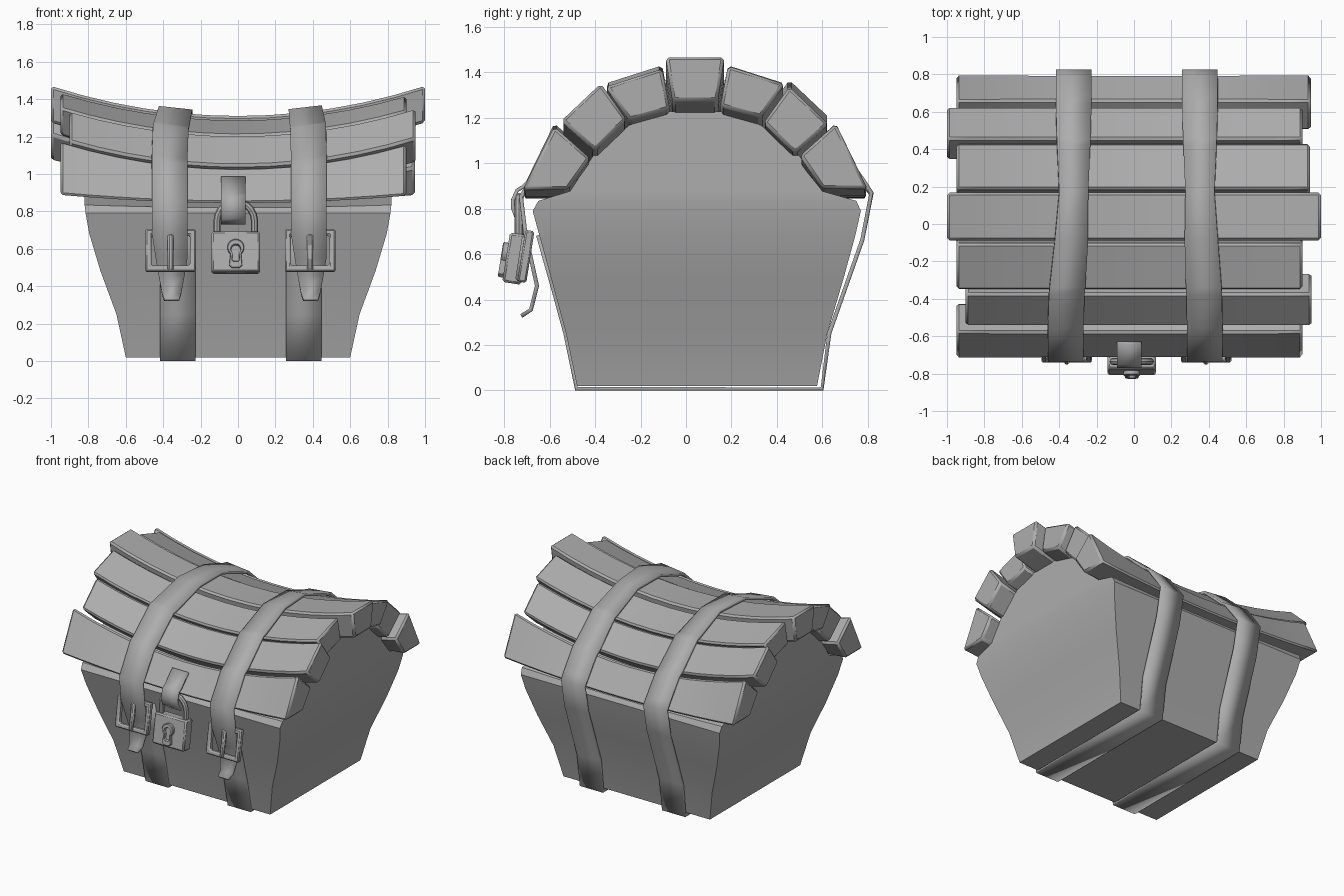
import bpy, bmesh, math
from mathutils import Matrix, Vector

if "Cube" in bpy.data.objects:
    bpy.data.objects.remove(bpy.data.objects["Cube"])

grey = bpy.data.materials.new("weathered_grey")
grey.diffuse_color = (0.42, 0.42, 0.42, 1)
grey.use_nodes = True
grey.node_tree.nodes["Principled BSDF"].inputs["Base Color"].default_value = grey.diffuse_color


def bend(x, z):
    """Sagging lid: ends rise, only above the rim."""
    f = min(1, max(0, (z - 0.80) / 0.15))
    return z + 0.16 * x * x * f


def finish(name, bm, bevel=0, solid=0, segs=1):
    bmesh.ops.recalc_face_normals(bm, faces=bm.faces) if not solid else None
    me = bpy.data.meshes.new(name)
    bm.to_mesh(me)
    bm.free()
    me.materials.append(grey)
    ob = bpy.data.objects.new(name, me)
    bpy.context.collection.objects.link(ob)
    if solid:
        m = ob.modifiers.new("thickness", 'SOLIDIFY')
        m.thickness = solid
        m.offset = -1
    if bevel:
        m = ob.modifiers.new("bevel", 'BEVEL')
        m.width = bevel
        m.segments = segs
        m.limit_method = 'ANGLE'
        m.angle_limit = math.radians(40)
    bpy.ops.object.select_all(action='DESELECT')
    ob.select_set(True)
    bpy.context.view_layer.objects.active = ob
    bpy.ops.object.shade_smooth_by_angle(angle=math.radians(25))
    return ob


def loft(bm, rings):
    """Bridge closed rings of points and cap both ends."""
    vs = [[bm.verts.new(p) for p in r] for r in rings]
    n = len(vs[0])
    for a, b in zip(vs, vs[1:]):
        for i in range(n):
            bm.faces.new((a[i], a[(i + 1) % n], b[(i + 1) % n], b[i]))
    bm.faces.new(vs[0][::-1])
    bm.faces.new(vs[-1])


def ribbon(name, pts, thick):
    """Flat band through (x centre, y, z, width), outer side given."""
    bm = bmesh.new()
    rows = [[bm.verts.new((x + s * w / 2, y, bend(x + s * w / 2, z)))
             for s in (-1, 1)] for x, y, z, w in pts]
    for a, b in zip(rows, rows[1:]):
        bm.faces.new((a[0], a[1], b[1], b[0]))
    return finish(name, bm, solid=thick)


# chest body with closed lid core: (z, front y, back y, half width)
rows = [(0.02, -0.48, 0.577, 0.60), (0.25, -0.528, 0.622, 0.65),
        (0.48, -0.59, 0.69, 0.735), (0.68, -0.645, 0.745, 0.795),
        (0.79, -0.675, 0.77, 0.815), (0.82, -0.65, 0.75, 0.82),
        (0.845, -0.51, 0.60, 0.82), (0.935, -0.41, 0.50, 0.82),
        (1.06, -0.25, 0.33, 0.82), (1.12, -0.08, 0.16, 0.82)]
T = [i / 5 - 1 for i in range(11)]
bm = bmesh.new()
loft(bm, [[(t * w, y0, bend(t * w, z)) for t in T] +
          [(t * w, y1, bend(t * w, z)) for t in reversed(T)]
          for z, y0, y1, w in rows])
finish("chest_body", bm)

# lid planks: section outer/inner corners, mirrored about the lid axis y = 0.04
half = [[(-0.72, 0.845), (-0.58, 1.035), (-0.42, 0.92), (-0.52, 0.845)],
        [(-0.55, 1.045), (-0.375, 1.21), (-0.26, 1.05), (-0.40, 0.93)],
        [(-0.355, 1.21), (-0.105, 1.29), (-0.07, 1.11), (-0.25, 1.06)]]
top = [(-0.09, 1.31), (0.17, 1.31), (0.14, 1.115), (-0.06, 1.115)]
sections = half + [top] + [[(0.08 - y, z) for y, z in s] for s in half[::-1]]
spans = [(-0.95, 0.90), (-0.90, 0.95), (-0.95, 0.90), (-1, 1),
         (-0.95, 0.94), (-1, 0.90), (-0.95, 0.945)]
for i, (sec, (x0, x1)) in enumerate(zip(sections, spans)):
    bm = bmesh.new()
    xs = [x0 + (x1 - x0) * k / 12 for k in range(13)]
    loft(bm, [[(x, y, bend(x, z)) for y, z in sec] for x in xs])
    finish("lid_plank_%d" % (i + 1), bm, bevel=0.014)

# belts: tongue, over the lid, down the back, under the base, up the front
tongue = [(-0.73, 0.335, 0.08), (-0.69, 0.36, 0.10), (-0.665, 0.46, 0.14),
          (-0.685, 0.55, 0.17)]
path = [(-0.715, 0.68), (-0.735, 0.845), (-0.605, 1.04), (-0.56, 1.07),
        (-0.38, 1.235), (-0.34, 1.245), (-0.09, 1.335), (0.17, 1.335),
        (0.42, 1.245), (0.46, 1.235), (0.64, 1.07), (0.685, 1.04),
        (0.79, 0.905), (0.825, 0.86), (0.785, 0.66), (0.64, 0.25), (0.605, 0.0),
        (-0.488, 0.0), (-0.54, 0.25), (-0.603, 0.48), (-0.66, 0.68)]
for side, xf, xb in (("left", -0.365, -0.322), ("right", 0.378, 0.352)):
    pts = [(xf + 0.01, y, z, w) for y, z, w in tongue]
    for k, (y, z) in enumerate(path):
        t = min(1, max(0, (y + 0.45) / 0.5)) if k < 16 else 1
        w = 0.155 + 0.035 * min(1, abs(y - 0.17) / 0.4)
        pts.append((xf + (xb - xf) * t, y, z, w))
    ribbon("belt_" + side, pts, 0.018)


def box(bm, c, s, rot=None):
    m = Matrix.Translation(c) @ (rot or Matrix()) @ Matrix.Diagonal((*s, 1))
    bmesh.ops.create_cube(bm, size=1, matrix=m)


# buckles: frame bars and prong, leaning with the chest front
lean = Matrix.Rotation(math.radians(-9), 4, 'X')
for side, cx in (("left", -0.36), ("right", 0.385)):
    bm = bmesh.new()
    base = Matrix.Translation((cx, -0.705, 0.59)) @ lean
    outer = [(-0.135, -0.115), (0.135, -0.115), (0.135, 0.115), (-0.135, 0.115)]
    inner = [(x * 0.76, z * 0.72) for x, z in outer]
    grid = [[bm.verts.new(base @ Vector((x, y, z))) for x, z in loop]
            for loop, y in ((outer, -0.02), (inner, -0.02), (inner, 0.02), (outer, 0.02))]
    for a, b in zip(grid, grid[1:] + grid[:1]):
        for i in range(4):
            j = (i + 1) % 4
            bm.faces.new((a[i], a[j], b[j], b[i]))
    finish("buckle_frame_" + side, bm, bevel=0.008)
    bm = bmesh.new()
    box(bm, (cx, -0.722, 0.58), (0.032, 0.03, 0.20), lean)
    finish("buckle_prong_" + side, bm, bevel=0.01)

# padlock body
lx = -0.012
bm = bmesh.new()
box(bm, (lx, -0.75, 0.58), (0.26, 0.085, 0.22), lean)
finish("padlock_body", bm, bevel=0.01)

# keyhole plate with recessed hole
bm = bmesh.new()
outline = [(0.045 * math.cos(a), 0.025 + 0.045 * math.sin(a)) for a in
           [math.radians(-50 + 280 * k / 14) for k in range(15)]]
outline += [(-0.035, -0.07), (-0.02, -0.085), (0.02, -0.085), (0.035, -0.07)]
base = Matrix.Translation((lx, -0.79, 0.58)) @ lean
loft(bm, [[base @ Vector((x * s, y, z * s)) for x, z in outline]
          for y, s in ((0.01, 1), (-0.022, 1), (-0.026, 0.92),
                       (-0.026, 0.62), (-0.006, 0.55))])
finish("keyhole_plate", bm)

# shackle: swept tube arch
bm = bmesh.new()
arch = [(-0.10, 0.66), (-0.10, 0.73)]
arch += [(-0.10 * math.cos(math.pi * k / 10), 0.75 + 0.10 * math.sin(math.pi * k / 10))
         for k in range(11)]
arch += [(0.10, 0.73), (0.10, 0.66)]
rings = []
for k, (x, z) in enumerate(arch):
    a, b = arch[max(k - 1, 0)], arch[min(k + 1, len(arch) - 1)]
    d = Vector((b[0] - a[0], 0, b[1] - a[1])).normalized()
    n = Vector((d.z, 0, -d.x))
    rings.append([Vector((lx + x, -0.735, z)) + 0.019 * (
        n * math.cos(q * math.pi / 4) + Vector((0, 1, 0)) * math.sin(q * math.pi / 4))
        for q in range(8)])
loft(bm, rings)
finish("padlock_shackle", bm)

# hasp strip from the lid, looping round the shackle
hasp = [(-0.725, 0.73), (-0.755, 0.76), (-0.77, 0.80), (-0.77, 0.84),
        (-0.75, 0.885), (-0.725, 0.90), (-0.64, 0.985)]
ribbon("hasp", [(-0.025, y, z, 0.13) for y, z in hasp], 0.016)
